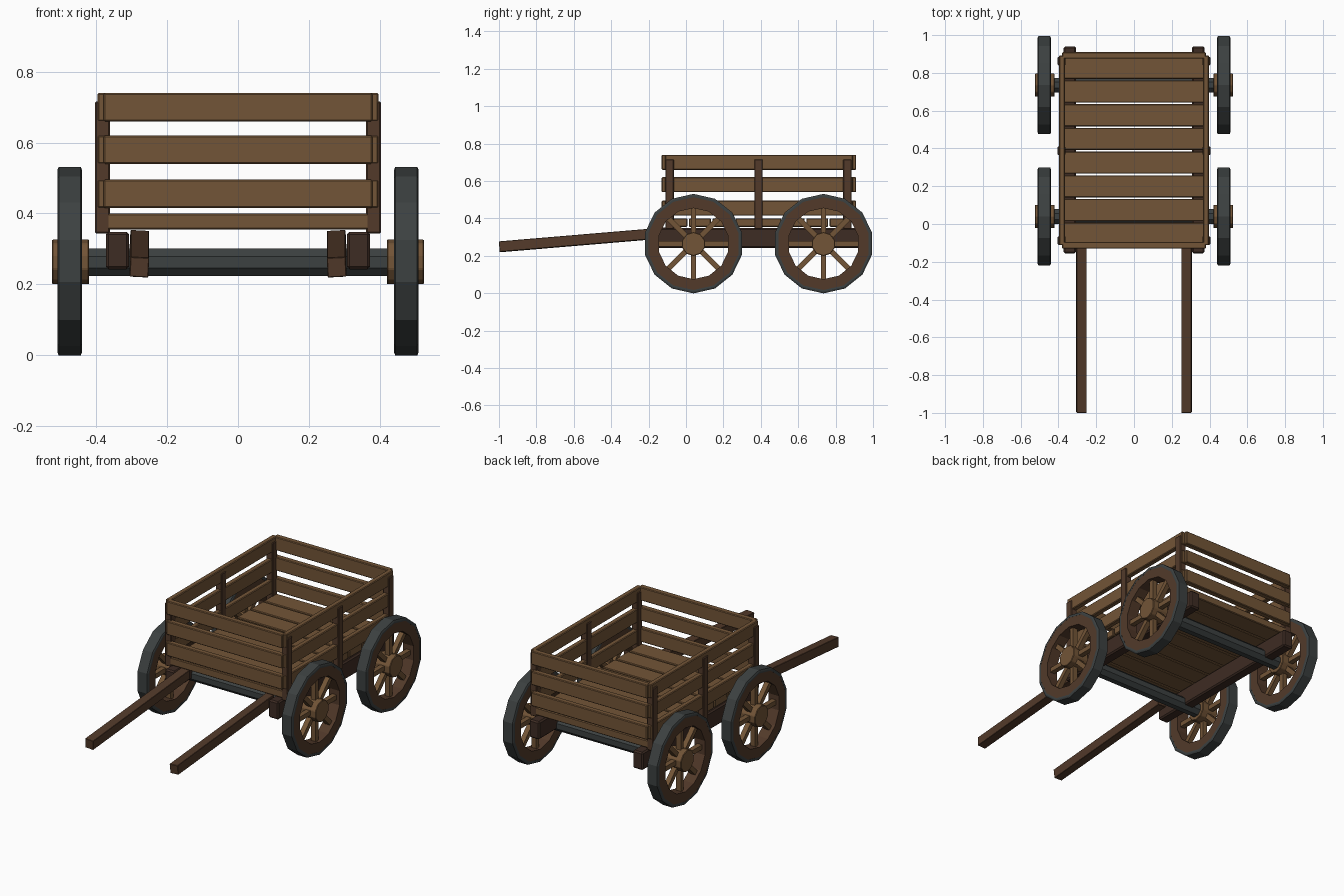
import bpy, bmesh, math
from mathutils import Vector, Matrix

if "Cube" in bpy.data.objects:
    bpy.data.objects.remove(bpy.data.objects["Cube"])


def material(name, rgb):
    m = bpy.data.materials.new(name)
    m.diffuse_color = (*rgb, 1)
    m.use_nodes = True
    m.node_tree.nodes["Principled BSDF"].inputs["Base Color"].default_value = m.diffuse_color
    return m


PLANK = material("plank_wood", (0.17, 0.09, 0.038))
DARK = material("dark_wood", (0.085, 0.042, 0.023))
BEAM = material("beam_wood", (0.048, 0.025, 0.017))
IRON = material("iron", (0.045, 0.052, 0.052))


def finish(name, bm, mat, bevel=0.0):
    bmesh.ops.recalc_face_normals(bm, faces=bm.faces)
    me = bpy.data.meshes.new(name)
    bm.to_mesh(me)
    bm.free()
    me.materials.append(mat)
    ob = bpy.data.objects.new(name, me)
    bpy.context.collection.objects.link(ob)
    if bevel:
        mod = ob.modifiers.new("bevel", 'BEVEL')
        mod.width = bevel
        mod.segments = 1
    return ob


def add_box(bm, lo, hi, rot=None):
    lo, hi = Vector(lo), Vector(hi)
    mat = Matrix.Translation((lo + hi) / 2) @ (rot or Matrix()) @ Matrix.Diagonal((*(hi - lo), 1))
    bmesh.ops.create_cube(bm, size=1, matrix=mat)


def box(name, lo, hi, mat, bevel=0.004, rot=None):
    bm = bmesh.new()
    add_box(bm, lo, hi, rot)
    return finish(name, bm, mat, bevel)


def ring(name, profile, sides, centre, mat):
    # closed (x, radius) profile swept around the x axis
    bm = bmesh.new()
    loops = []
    for i in range(sides):
        a = 2 * math.pi * i / sides
        loops.append([bm.verts.new((centre[0] + x, centre[1] + r * math.sin(a),
                                    centre[2] + r * math.cos(a))) for x, r in profile])
    n = len(profile)
    for i in range(sides):
        p, q = loops[i], loops[(i + 1) % sides]
        for j in range(n):
            k = (j + 1) % n
            bm.faces.new((p[j], p[k], q[k], q[j]))
    return finish(name, bm, mat)


def rod(name, x0, x1, radius, sides, y, z, mat, bevel=0.0):
    bm = bmesh.new()
    m = (Matrix.Translation(((x0 + x1) / 2, y, z)) @ Matrix.Rotation(math.pi / 2, 4, 'Y')
         @ Matrix.Rotation(math.pi / sides, 4, 'Z'))
    bmesh.ops.create_cone(bm, cap_ends=True, segments=sides, radius1=radius,
                          radius2=radius, depth=abs(x1 - x0), matrix=m)
    return finish(name, bm, mat, bevel)


AXLE_Z = 0.265
SIDES = (("left", -1), ("right", 1))

# wheels and axles
for end, y in (("front", 0.04), ("rear", 0.735)):
    rod(end + "_axle", -0.44, 0.44, 0.042, 8, y, AXLE_Z - 0.003, IRON)
    for side, s in SIDES:
        tag = f"{end}_{side}_wheel"
        c = (s * 0.475, y, AXLE_Z)
        ring(tag + "_tyre", [(-0.035, 0.248), (-0.035, 0.257), (-0.031, 0.266),
                             (0.031, 0.266), (0.035, 0.257), (0.035, 0.248)], 14, c, IRON)
        ring(tag + "_rim", [(-0.0345, 0.19), (-0.0345, 0.254),
                            (0.0345, 0.254), (0.0345, 0.19)], 14, c, DARK)
        rod(tag + "_hub", s * 0.42, s * 0.525, 0.064, 10, y, AXLE_Z - 0.002, PLANK, 0.003)
        bm = bmesh.new()
        for i in range(8):
            a = i * math.pi / 4
            m = (Matrix.Translation(c) @ Matrix.Rotation(a, 4, 'X')
                 @ Matrix.Translation((0, 0, 0.125))
                 @ Matrix.Diagonal((0.03, 0.028, 0.16, 1)))
            bmesh.ops.create_cube(bm, size=1, matrix=m)
        finish(tag + "_spokes", bm, PLANK)

# floor planks
for i in range(8):
    y = -0.11 + i * 0.1255
    box(f"floor_plank_{i + 1}", (-0.37, y, 0.355), (0.37, y + 0.117, 0.4), PLANK)

# chassis rails, shafts, side posts
for side, s in SIDES:
    def xr(a, b):
        return (min(s * a, s * b), max(s * a, s * b))
    a, b = xr(0.307, 0.373)
    box(side + "_chassis_rail", (a, -0.155, 0.242), (b, 0.94, 0.348), BEAM, 0.008)
    a, b = xr(0.252, 0.305)
    tilt = Matrix.Rotation(math.radians(4.8), 4, 'X') @ Matrix.Rotation(math.radians(-3 * s), 4, 'Y')
    box(side + "_shaft", (a, -1.0, 0.258), (b, -0.09, 0.314), DARK, 0.002, tilt)
    a, b = xr(0.362, 0.404)
    for pos, y in (("front", -0.11), ("middle", 0.365), ("rear", 0.84)):
        box(f"{side}_{pos}_post", (a, y, 0.343), (b, y + 0.045, 0.716), DARK)

# slatted walls
for i, z in enumerate((0.415, 0.54, 0.66)):
    h = z + 0.08
    for side, s in SIDES:
        x0, x1 = sorted((s * 0.366, s * 0.397))
        box(f"{side}_slat_{i + 1}", (x0, -0.112, z), (x1, 0.892, h), PLANK)
    box(f"front_slat_{i + 1}", (-0.38, -0.13, z), (0.38, -0.095, h), PLANK)
    box(f"rear_slat_{i + 1}", (-0.38, 0.875, z), (0.38, 0.91, h), PLANK)
